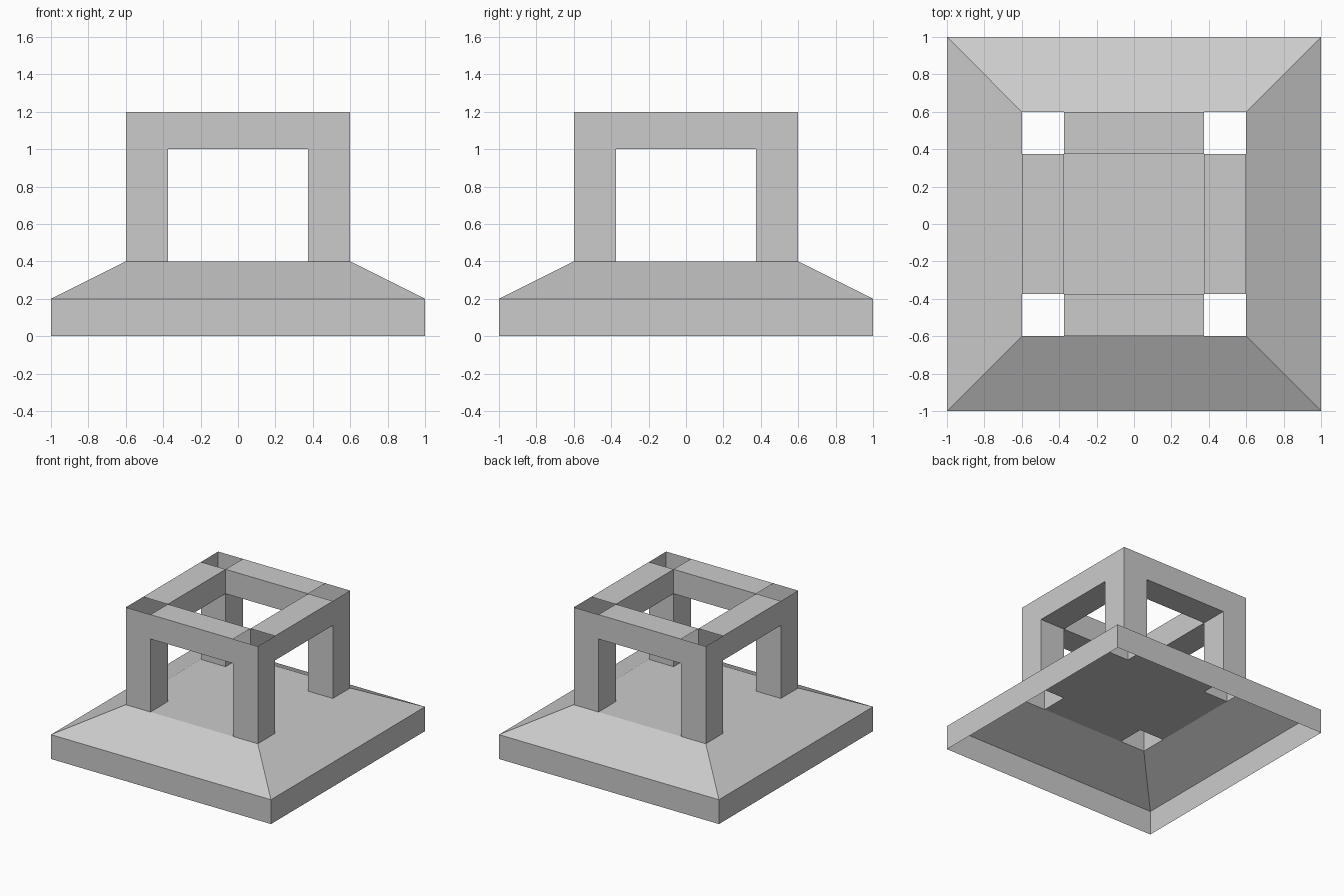
import bpy, bmesh
from mathutils import Matrix
from math import pi

if "Cube" in bpy.data.objects:
    bpy.data.objects.remove(bpy.data.objects["Cube"])

O, C = 0.6, 0.375            # outer and inner faces of the legs and beams
DECK, BEAM, TOP = 0.4, 1.0, 1.2


def make(name, side_faces, plain_faces=()):
    """Sheet mesh: side_faces are repeated on all four sides, then welded."""
    bm = bmesh.new()
    for i in range(4):
        turn = Matrix.Rotation(i * pi / 2, 3, 'Z')
        for face in side_faces:
            bm.faces.new([bm.verts.new(turn @ bm.verts.new(p).co) for p in face])
    for face in plain_faces:
        bm.faces.new([bm.verts.new(p) for p in face])
    bmesh.ops.delete(bm, geom=[v for v in bm.verts if not v.link_faces], context='VERTS')
    bmesh.ops.remove_doubles(bm, verts=bm.verts, dist=1e-4)
    mesh = bpy.data.meshes.new(name)
    bm.to_mesh(mesh)
    bm.free()
    obj = bpy.data.objects.new(name, mesh)
    bpy.context.collection.objects.link(obj)
    return obj


def at_y(y, profile):
    return [(x, y, z) for x, z in profile]


def at_z(z, profile):
    return [(x, y, z) for x, y in profile]


def at_x(x, profile):
    return [(x, y, z) for y, z in profile]


strip = [(-C, -O), (C, -O), (C, -C), (-C, -C)]
reveal = [(-O, DECK), (-C, DECK), (-C, BEAM), (-O, BEAM)]

# Hollow base: skirt, sloped rim and a deck notched under each leg
make("base", [
    at_y(-1, [(-1, 0), (1, 0), (1, 0.2), (-1, 0.2)]),
    [(-1, -1, 0.2), (1, -1, 0.2), (O, -O, DECK), (-O, -O, DECK)],
    at_z(DECK, strip),
], [at_z(DECK, [(-C, -C), (C, -C), (C, C), (-C, C)])])

# Hollow legs and top beams, open at the four corners
make("leg_frame", [
    at_y(-O, [(-O, DECK), (-C, DECK), (-C, BEAM), (C, BEAM),
              (C, DECK), (O, DECK), (O, TOP), (-O, TOP)]),
    at_y(-C, [(C, BEAM), (-C, BEAM), (-C, TOP), (C, TOP)]),
    at_z(TOP, strip),
    at_z(BEAM, strip[::-1]),
    at_x(-C, reveal),
    at_x(C, reveal[::-1]),
])
